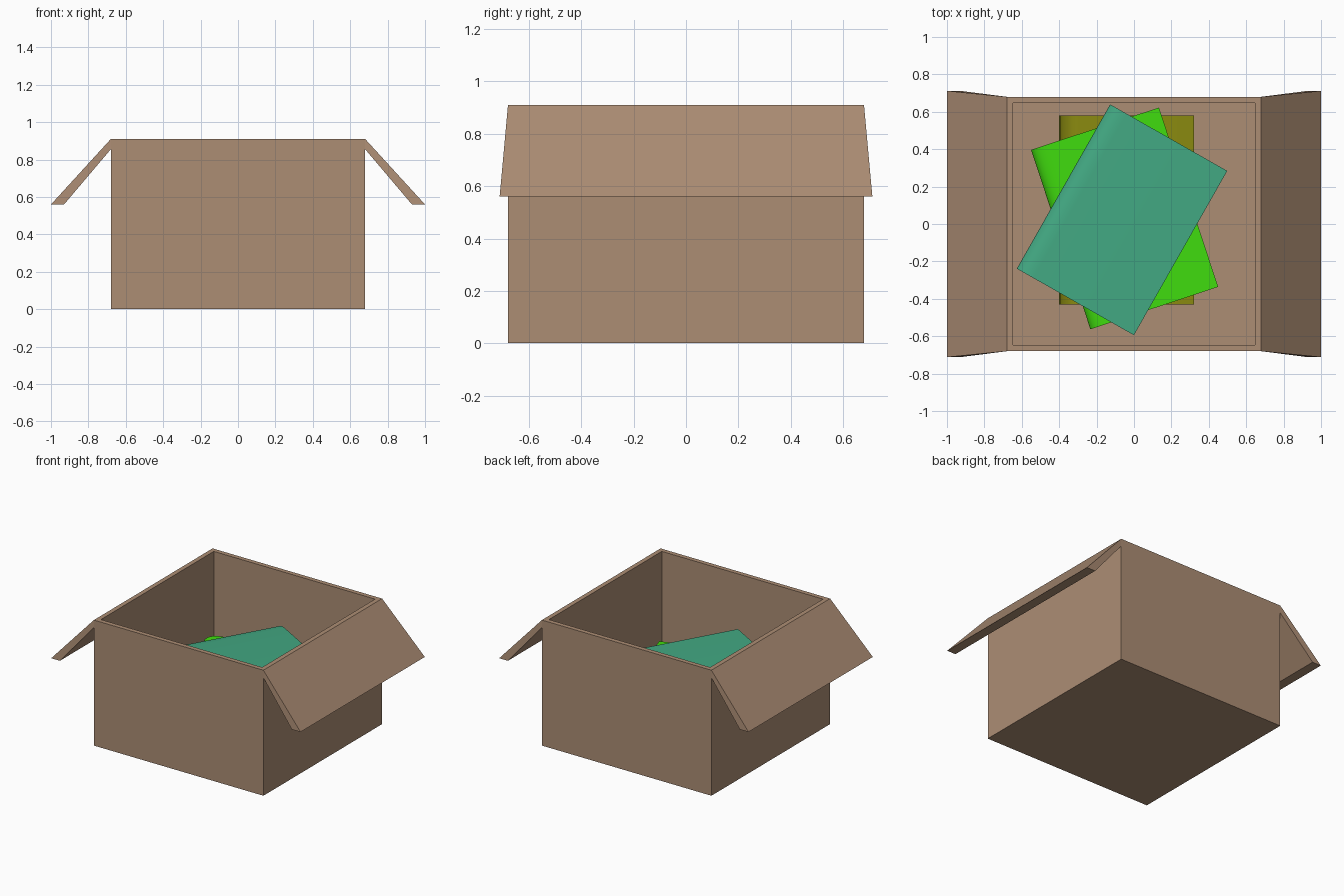
import bpy, bmesh, math
from mathutils import Matrix

if "Cube" in bpy.data.objects:
    bpy.data.objects.remove(bpy.data.objects["Cube"])


def material(name, rgb):
    """Flat colour from sRGB 0-255 to linear."""
    lin = [((c / 255 + 0.055) / 1.055) ** 2.4 for c in rgb]
    m = bpy.data.materials.new(name)
    m.diffuse_color = (*lin, 1)
    m.use_nodes = True
    m.node_tree.nodes["Principled BSDF"].inputs["Base Color"].default_value = m.diffuse_color
    return m


def add_object(name, bm, mat):
    bmesh.ops.recalc_face_normals(bm, faces=bm.faces)
    me = bpy.data.meshes.new(name)
    bm.to_mesh(me)
    bm.free()
    me.materials.append(mat)
    ob = bpy.data.objects.new(name, me)
    bpy.context.collection.objects.link(ob)
    return ob


def extrude_profile(profile, half_lengths):
    """Prism of an x/z profile along y, with a half length for each point."""
    bm = bmesh.new()
    a = [bm.verts.new((x, -h, z)) for (x, z), h in zip(profile, half_lengths)]
    b = [bm.verts.new((x, h, z)) for (x, z), h in zip(profile, half_lengths)]
    bm.faces.new(a)
    bm.faces.new(b[::-1])
    n = len(profile)
    for i in range(n):
        j = (i + 1) % n
        bm.faces.new((a[i], a[j], b[j], b[i]))
    return bm


cardboard = material("cardboard brown", (172, 141, 116))
olive = material("olive", (138, 138, 16))
green = material("bright green", (64, 220, 14))
teal = material("teal green", (66, 168, 130))

# Open carton with thick walls and floor
W, H, T = 0.68, 0.91, 0.047
bm = bmesh.new()
bmesh.ops.create_cube(bm, size=1, matrix=Matrix.Translation((0, 0, H / 2))
                      @ Matrix.Diagonal((2 * W, 2 * W, H, 1)))
top = max(bm.faces, key=lambda f: f.calc_center_median().z)
bmesh.ops.inset_region(bm, faces=[top], thickness=T)
for v in top.verts:
    v.co.z = H
floor = bmesh.ops.extrude_face_region(bm, geom=[top])
for v in [g for g in floor["geom"] if isinstance(g, bmesh.types.BMVert)]:
    v.co.z = T
if top.is_valid:
    bmesh.ops.delete(bm, geom=[top], context='FACES_ONLY')
add_object("carton", bm, cardboard)

# Two flaps folded outwards, a little wider at the tip
for side, s in (("left", -1), ("right", 1)):
    prof = [(s * W, H), (s * 1.0, 0.56), (s * 0.93, 0.56), (s * W, 0.855)]
    add_object(side + "_flap", extrude_profile(prof, (W, 0.712, 0.712, W)), cardboard)


# Stack of books with rounded spines
def book(name, mat, center, angle, z0, z1):
    w, l, r, h = 0.36, 0.505, 0.1, (z1 - z0) / 2
    prof = [(w, -h), (w, h)]
    for i in range(11):
        t = math.pi / 2 + math.pi * i / 10
        prof.append((-w + r + r * math.cos(t), h * math.sin(t)))
    ob = add_object(name, extrude_profile(prof, [l] * len(prof)), mat)
    ob.location = (*center, (z0 + z1) / 2)
    ob.rotation_euler.z = math.radians(angle)
    bpy.context.view_layer.objects.active = ob
    ob.select_set(True)
    bpy.ops.object.shade_smooth_by_angle(angle=math.radians(40))
    ob.select_set(False)


book("bottom_book", olive, (-0.04, 0.075), 0, T, 0.32)
book("middle_book", green, (-0.05, 0.03), 18.3, 0.32, 0.43)
book("top_book", teal, (-0.064, 0.0225), -29.6, 0.43, 0.54)
